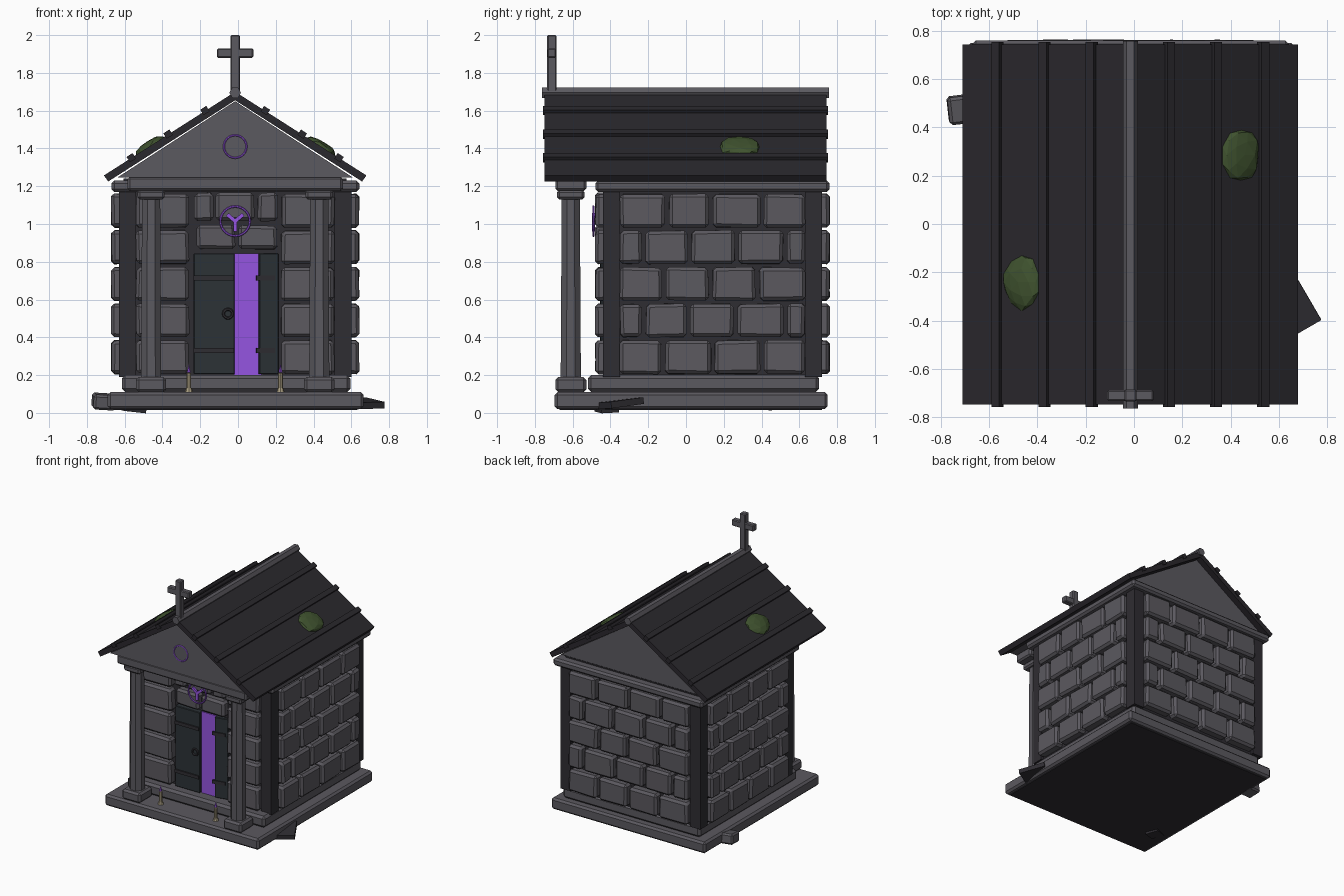
import bpy, bmesh, math, random
from mathutils import Matrix, Vector, Euler

if "Cube" in bpy.data.objects:
    bpy.data.objects.remove(bpy.data.objects["Cube"])

random.seed(4)
CX, CY = -0.015, 0.14          # centre of the chamber


def mat(name, r, g, b):
    m = bpy.data.materials.new(name)
    m.diffuse_color = (r, g, b, 1)
    m.use_nodes = True
    m.node_tree.nodes["Principled BSDF"].inputs["Base Color"].default_value = m.diffuse_color
    return m


STONE = mat("stone", .105, .10, .115)
DARK = mat("dark_stone", .028, .026, .032)
ROOF = mat("roof_slate", .023, .021, .026)
DOOR = mat("door_metal", .025, .032, .037)
GLOW = mat("purple_glow", .30, .09, .75)
MOSS = mat("moss", .05, .085, .028)
WAX = mat("wax", .40, .34, .22)


def finish(name, bm, material):
    bmesh.ops.recalc_face_normals(bm, faces=bm.faces)
    me = bpy.data.meshes.new(name)
    bm.to_mesh(me)
    bm.free()
    me.materials.append(material)
    ob = bpy.data.objects.new(name, me)
    bpy.context.collection.objects.link(ob)
    return ob


def add_box(bm, c, s, bevel=0.0, rot=(0, 0, 0), jitter=0.0):
    t = bmesh.new()
    bmesh.ops.create_cube(t, size=1)
    for v in t.verts:
        v.co = Vector(a * b + random.uniform(-jitter, jitter) for a, b in zip(v.co, s))
    if bevel:
        bmesh.ops.bevel(t, geom=t.edges[:], offset=bevel, segments=1, affect='EDGES')
    t.transform(Matrix.Translation(c) @ Euler(rot).to_matrix().to_4x4())
    me = bpy.data.meshes.new("tmp")
    t.to_mesh(me)
    t.free()
    bm.from_mesh(me)
    bpy.data.meshes.remove(me)


def box(name, c, s, material=STONE, bevel=0.0, rot=(0, 0, 0), jitter=0.0):
    bm = bmesh.new()
    add_box(bm, c, s, bevel, rot, jitter)
    return finish(name, bm, material)


def span(name, x, y, z, material=STONE, bevel=0.0):
    lo, hi = zip(x, y, z)
    return box(name, [(a + b) / 2 for a, b in zip(lo, hi)],
               [b - a for a, b in zip(lo, hi)], material, bevel)


def prism(name, pts, y0, y1, material):
    bm = bmesh.new()
    f = bm.faces.new([bm.verts.new((CX + x, y0, z)) for x, z in pts])
    r = bmesh.ops.extrude_face_region(bm, geom=[f])
    bmesh.ops.translate(bm, vec=(0, y1 - y0, 0),
                        verts=[g for g in r["geom"] if isinstance(g, bmesh.types.BMVert)])
    return finish(name, bm, material)


def cylinder(name, c, r1, r2, h, sides, material, rot=(0, 0, 0), turn=0.0):
    bm = bmesh.new()
    bmesh.ops.create_cone(bm, cap_ends=True, segments=sides, radius1=r1, radius2=r2, depth=h)
    bm.transform(Matrix.Translation(c) @ Euler(rot).to_matrix().to_4x4() @ Matrix.Rotation(turn, 4, 'Z'))
    return finish(name, bm, material)


def ring(name, c, r, tube, material, sides=24):
    bpy.ops.mesh.primitive_torus_add(location=c, rotation=(math.pi / 2, 0, 0), major_segments=sides,
                                     minor_segments=6, major_radius=r, minor_radius=tube)
    ob = bpy.context.object
    ob.name = name
    ob.data.materials.append(material)


# Plinth and step
span("base_slab", (-.69, .665), (-.695, .75), (.02, .11), STONE, .015)
span("base_underside", (-.66, .63), (-.67, .72), (.015, .05), DARK)
span("step", (-.615, .595), (-.52, .705), (.11, .2), STONE, .018)

# Chamber core, corner posts and cornice
span("chamber_core", (CX - .59, CX + .59), (CY - .555, CY + .555), (.19, 1.24), DARK)
for sx in (-1, 1):
    for sy in (-1, 1):
        box("corner_post", (CX + sx * .57, CY + sy * .535, .69), (.09, .09, 1.0), DARK)
span("cornice", (-.67, .642), (-.48, .76), (1.17, 1.23), STONE, .015)

# Stone block walls: rows of (start, end) along each wall, alternating bond
Z0, PITCH, BH = .207, .194, .176


def row_spans(a, b, row, n=4):
    w = (b - a) / n
    cuts = [a + w * i for i in range(n + 1)] if row % 2 == 0 else \
           [a] + [a + w * (i + .5) for i in range(n)] + [b]
    cuts = [c if c in (a, b) else c + random.uniform(-.015, .015) for c in cuts]
    return [(p + .011, q - .011) for p, q in zip(cuts, cuts[1:])]


for side, sx in (("right", 1), ("left", -1)):
    bm = bmesh.new()
    for r in range(5):
        for p, q in row_spans(CY - .5, CY + .5, r):
            add_box(bm, (CX + sx * .615, (p + q) / 2, Z0 + PITCH * r + BH / 2),
                    (.08, q - p, BH), .017, jitter=.004)
    finish(side + "_wall_blocks", bm, STONE)
back, front = bmesh.new(), bmesh.new()
for r in range(5):
    z = Z0 + PITCH * r + BH / 2
    for p, q in row_spans(CX - .535, CX + .535, r):
        add_box(back, ((p + q) / 2, CY + .58, z), (q - p, .08, BH), .017, jitter=.004)
    for sx in (-1, 1):
        add_box(front, (CX + sx * .385, CY - .58, z), (.28, .08, BH), .017, jitter=.004)
for x, w, z, h in ((-.118, .205, .93, .125), (.105, .205, .93, .125), (-.18, .1, 1.09, .15),
                   (-.015, .2, 1.09, .15), (.158, .105, 1.09, .15)):
    add_box(front, (x, CY - .58, z), (w, .08, h), .017, jitter=.004)
finish("back_wall_blocks", back, STONE)
finish("front_wall_blocks", front, STONE)

# Doorway: closed left leaf, glow in the gap, right leaf turned inwards
span("doorway_glow", (-.02, .125), (-.43, -.422), (.2, .845), GLOW)
span("left_door", (-.235, -.018), (-.455, -.41), (.205, .845), DOOR, .004)
box("right_door", (.16, -.425, .525), (.105, .035, .64), DOOR, .004, (0, 0, math.radians(12)))
for z in (.33, .715):
    span("left_strap", (-.235, -.022), (-.465, -.45), (z - .013, z + .013), DARK)
    box("right_strap", (.145, -.446, z), (.1, .015, .026), DARK, 0, (0, 0, math.radians(12)))
ring("door_ring", (-.053, -.463, .525), .024, .008, DARK, 12)

# Porch columns and lintel
for x in (-.46, .43):
    span("column_base", (x - .08, x + .08), (-.692, -.528), (.11, .19), STONE, .015)
    cylinder("column_shaft", (x, -.61, .66), .058, .052, .96, 8, STONE, turn=math.pi / 8)
    span("column_capital", (x - .072, x + .072), (-.682, -.538), (1.13, 1.18), STONE, .012)
span("lintel_beam", (-.585, .555), (-.692, -.528), (1.175, 1.25), STONE, .012)

# Gable and roof
prism("gable", [(-.625, 1.245), (.625, 1.245), (0, 1.65)], -.695, .70, STONE)
SLOPE = .443 / .692
ANG = math.atan(SLOPE)
prism("roof", [(0, 1.70), (.695, 1.257), (.672, 1.225), (0, 1.655), (-.672, 1.225), (-.695, 1.257)],
      -.748, .744, ROOF)
for s in (-1, 1):
    for d in (.16, .355, .55):
        box("roof_rib", (CX + s * d, -.002, 1.703 - SLOPE * d), (.038, 1.51, .034), ROOF, 0, (0, s * ANG, 0))
cylinder("ridge_cap", (CX, -.003, 1.695), .031, .031, 1.52, 6, STONE, (math.pi / 2, 0, 0), math.pi / 6)

# Moss clumps lying on the slopes
for x, y, s in ((-.465, -.24, -1), (.443, .285, 1)):
    bm = bmesh.new()
    bmesh.ops.create_icosphere(bm, subdivisions=2, radius=1)
    for v in bm.verts:
        v.co *= random.uniform(.88, 1.05)
    bm.transform(Matrix.Translation((x, y, 1.70 - SLOPE * abs(x - CX))) @ Matrix.Rotation(s * ANG, 4, 'Y')
                 @ Matrix.Diagonal((.095, .117, .032, 1)))
    finish("moss_clump", bm, MOSS)

# Roof cross
span("cross_upright", (CX - .025, CX + .025), (-.735, -.685), (1.69, 2.0), STONE, .006)
span("cross_arm", (CX - .096, CX + .096), (-.733, -.687), (1.88, 1.93), STONE, .006)

# Glowing rings and three-spoke sign
ring("sign_ring", (CX, -.49, 1.015), .078, .006, GLOW)
ring("gable_ring", (CX, -.698, 1.41), .06, .005, GLOW)
for a in (0, 130, 230):
    t = math.radians(a)
    box("sign_spoke", (CX - .027 * math.sin(t), -.49, 1.015 - .027 * math.cos(t)),
        (.02, .014, .056), GLOW, 0, (0, t, 0))

# Candles
for x in (-.26, .225):
    cylinder("candle_foot", (x, -.6, .12), .022, .015, .025, 8, WAX)
    cylinder("candle", (x, -.6, .165), .012, .012, .09, 8, WAX)
    cylinder("candle_flame", (x, -.6, .235), .011, .001, .04, 6, GLOW)

# Fallen rubble against the plinth
box("left_rubble", (-.71, .475, .06), (.12, .115, .08), STONE, .012, (.12, .06, .12))
box("right_rubble", (.63, -.365, .05), (.22, .2, .035), DARK, 0, (.12, -.03, math.radians(30)))
box("front_rubble", (-.55, -.42, .025), (.1, .1, .04), DARK, 0, (.05, .1, .4))
